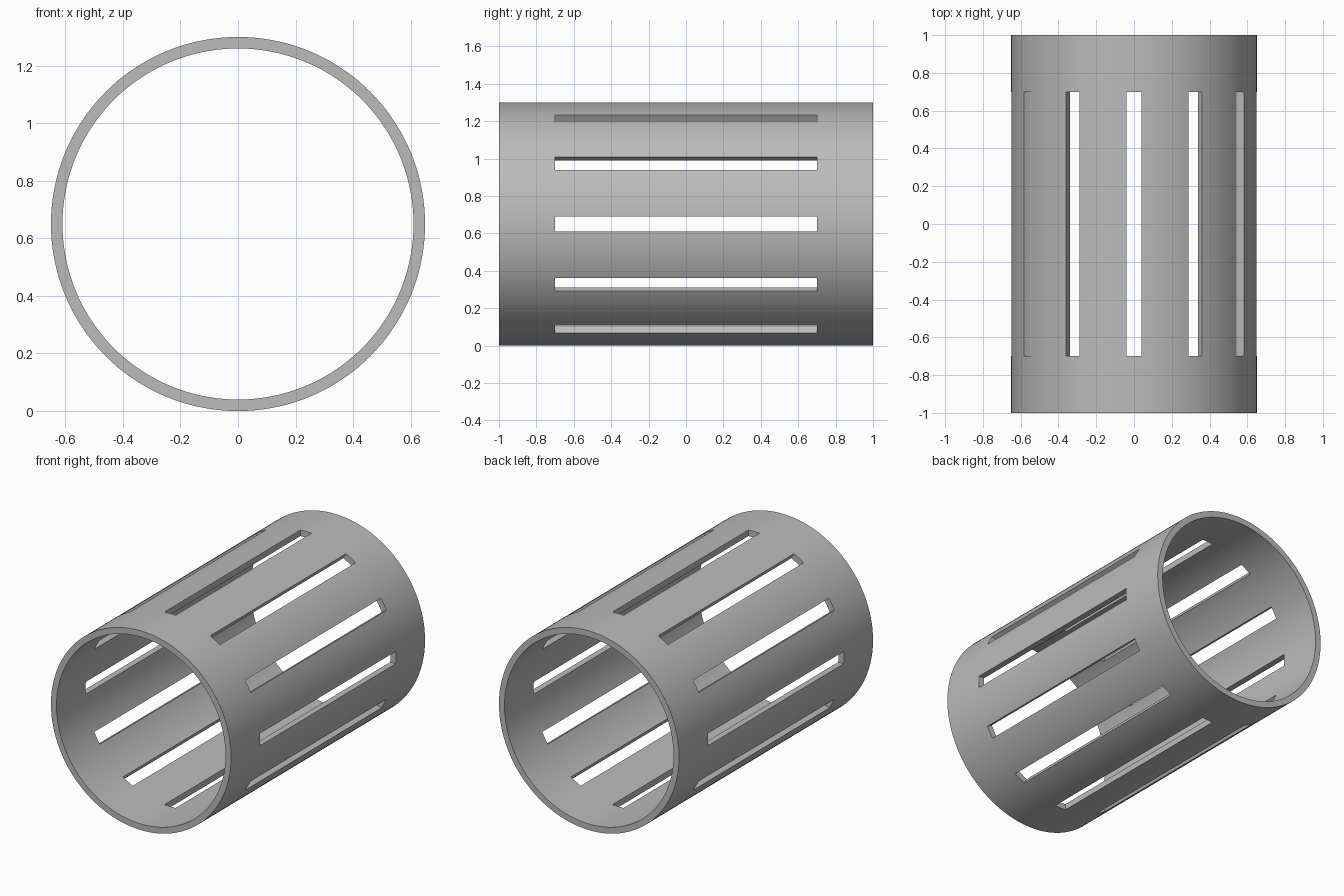
import bpy, bmesh, math
from mathutils import Matrix, Vector

RADIUS, WALL, LENGTH = 0.65, 0.04, 2.0
SLOT_WIDTH, SLOT_LENGTH, SLOTS = 0.08, 1.4, 12
SEGMENTS = 144

cube = bpy.data.objects.get("Cube")
if cube:
    bpy.data.objects.remove(cube, do_unlink=True)


def make_material(name, color):
    mat = bpy.data.materials.new(name)
    mat.use_nodes = True
    mat.diffuse_color = color
    mat.node_tree.nodes["Principled BSDF"].inputs["Base Color"].default_value = color
    return mat


def make_object(name, bm, mat):
    bmesh.ops.recalc_face_normals(bm, faces=bm.faces)
    mesh = bpy.data.meshes.new(name)
    bm.to_mesh(mesh)
    bm.free()
    mesh.materials.append(mat)
    obj = bpy.data.objects.new(name, mesh)
    bpy.context.collection.objects.link(obj)
    obj.location.z = RADIUS
    return obj


grey = make_material("plain grey", (0.5, 0.5, 0.5, 1))

# Tube: wall cross-section spun around the y axis
bm = bmesh.new()
inner = RADIUS - WALL
half = LENGTH / 2
section = [bm.verts.new((r, y, 0)) for r, y in
           ((inner, -half), (RADIUS, -half), (RADIUS, half), (inner, half))]
edges = [bm.edges.new((section[i], section[(i + 1) % 4])) for i in range(4)]
bmesh.ops.spin(bm, geom=section + edges, axis=(0, 1, 0), cent=(0, 0, 0),
               angle=math.tau, steps=SEGMENTS, use_merge=True)
bmesh.ops.remove_doubles(bm, verts=bm.verts, dist=0.0001)
tube = make_object("slotted_tube", bm, grey)

# Slot cutters: a ring of long boxes through the wall
bm = bmesh.new()
size = Matrix.Diagonal((WALL * 4, SLOT_LENGTH, SLOT_WIDTH, 1))
for i in range(SLOTS):
    turn = Matrix.Rotation(math.tau * i / SLOTS, 4, 'Y')
    place = Matrix.Translation(Vector((RADIUS - WALL / 2, 0, 0)))
    bmesh.ops.create_cube(bm, size=1, matrix=turn @ place @ size)
cutter = make_object("slot_cutter", bm, grey)
cutter.hide_render = True

# Cut the slots, then discard the cutter
cut = tube.modifiers.new("slots", 'BOOLEAN')
cut.operation = 'DIFFERENCE'
cut.solver = 'EXACT'
cut.object = cutter
bpy.ops.object.select_all(action='DESELECT')
tube.select_set(True)
bpy.context.view_layer.objects.active = tube
bpy.ops.object.modifier_apply(modifier=cut.name)
bpy.data.objects.remove(cutter, do_unlink=True)

bpy.ops.object.shade_smooth_by_angle(angle=math.radians(30))
